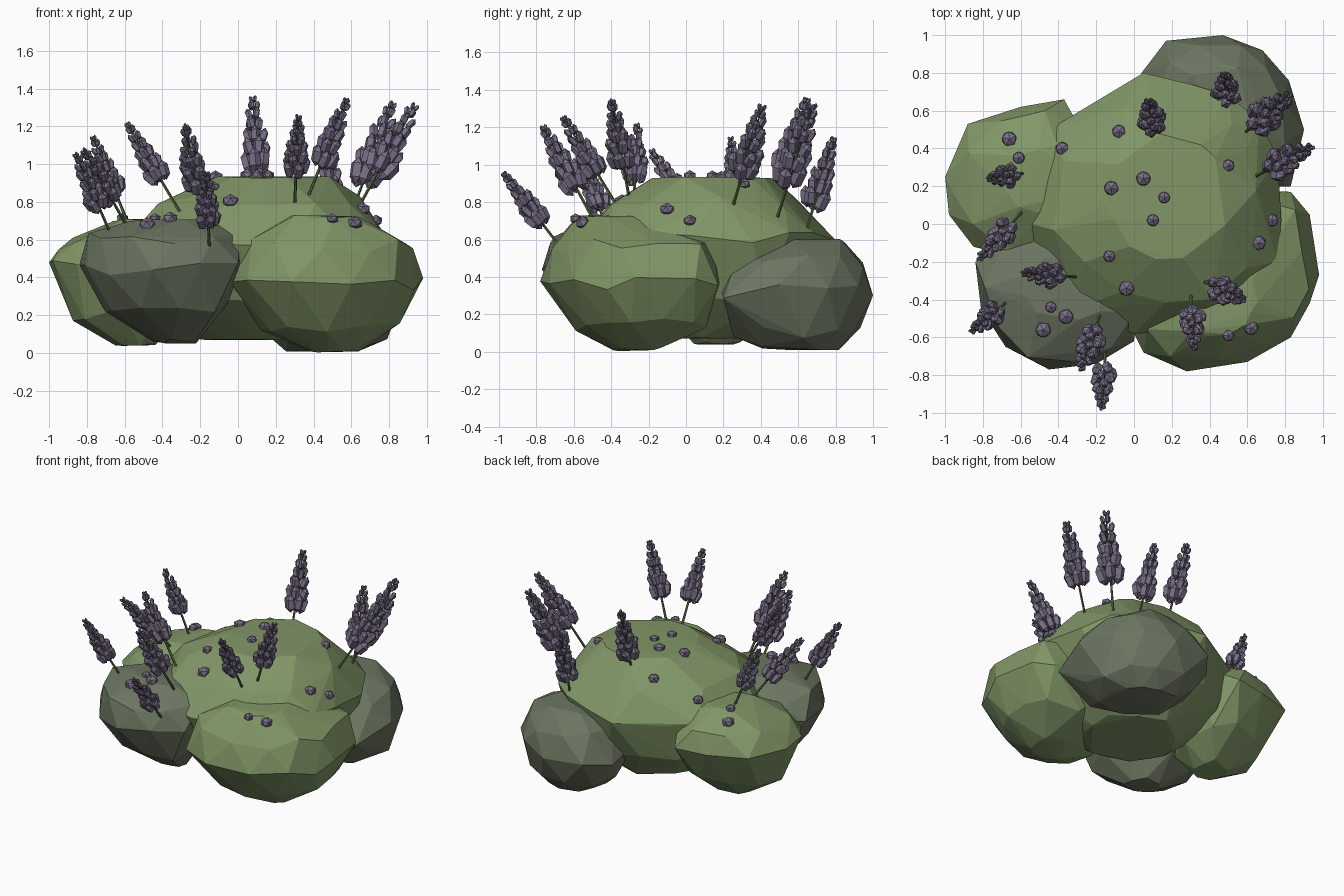
import bpy, bmesh, math, random
from mathutils import Vector, Matrix
from mathutils.bvhtree import BVHTree

random.seed(4)
if "Cube" in bpy.data.objects:
    bpy.data.objects.remove(bpy.data.objects["Cube"])


def material(name, color):
    mat = bpy.data.materials.new(name)
    mat.use_nodes = True
    mat.diffuse_color = (*color, 1)
    mat.node_tree.nodes["Principled BSDF"].inputs["Base Color"].default_value = (*color, 1)
    return mat


LEAF = material("leaf green", (0.22, 0.305, 0.135))
SHADE_LEAF = material("grey green", (0.15, 0.18, 0.12))
STEM = material("stem green", (0.10, 0.15, 0.055))
PETAL = material("dusty lavender", (0.19, 0.16, 0.245))


def finish(bm, name, *mats):
    mesh = bpy.data.meshes.new(name)
    bm.to_mesh(mesh)
    bm.free()
    for mat in mats:
        mesh.materials.append(mat)
    obj = bpy.data.objects.new(name, mesh)
    bpy.context.collection.objects.link(obj)
    return obj


trees = []


def mound(name, mat, outline, layers):
    """Faceted clump: the plan outline stacked in layers (height, scale, shift), wrapped in a hull."""
    pts = [Vector(p) for p in outline]
    middle = sum(pts, Vector((0, 0))) / len(pts)
    halves = [(p + q) / 2 for p, q in zip(pts, pts[1:] + pts[:1])]
    bm = bmesh.new()
    for i, (z, scale, dx, dy) in enumerate(layers):
        ring = halves if i % 2 else pts
        wobble = 0 if scale == 1 else 0.06
        drift = 0.012 if i in (0, len(layers) - 1) else 0.04
        for p in ring:
            q = middle + (p - middle) * scale * (1 + random.uniform(-wobble, wobble))
            bm.verts.new((q.x + dx, q.y + dy, z + random.uniform(-drift, drift)))
    hull = bmesh.ops.convex_hull(bm, input=bm.verts[:])
    loose = {g for g in hull["geom_interior"] + hull["geom_unused"] if isinstance(g, bmesh.types.BMVert)}
    bmesh.ops.delete(bm, geom=list(loose), context="VERTS")
    bmesh.ops.recalc_face_normals(bm, faces=bm.faces[:])
    trees.append(BVHTree.FromBMesh(bm))
    return finish(bm, name, mat)


# Bush clumps
mound("main_bush", LEAF,
      [(-.62, .02), (-.55, .25), (-.45, .5), (-.25, .62), (.05, .8), (.3, .74), (.5, .68),
       (.66, .55), (.76, .36), (.78, .02), (.76, -.2), (.58, -.42), (.3, -.57), (0, -.58),
       (-.3, -.45), (-.5, -.15)],
      [(.08, .45, 0, 0), (.3, .85, 0, 0), (.6, 1, 0, 0), (.79, .8, .02, 0), (.925, .46, .05, .02)])
mound("right_bush", LEAF,
      [(-1, .25), (-.98, .05), (-.85, -.12), (-.55, -.2), (-.3, 0), (-.25, .4),
       (-.37, .66), (-.6, .62), (-.88, .53)],
      [(.05, .28, .1, -.07), (.21, .77, .05, -.04), (.48, 1, 0, 0), (.58, .92, .03, 0), (.7, .42, .12, 0)])
mound("front_right_bush", SHADE_LEAF,
      [(-.84, -.2), (-.81, -.45), (-.68, -.65), (-.45, -.77), (-.2, -.74), (0, -.62),
       (.03, -.3), (-.2, 0), (-.6, 0)],
      [(.06, .26, .08, .1), (.25, .82, .03, .05), (.44, 1, 0, 0), (.6, .94, 0, 0), (.695, .46, .03, .05)])
mound("front_left_bush", LEAF,
      [(.83, .17), (.93, .05), (.98, -.27), (.93, -.42), (.83, -.6), (.6, -.73),
       (.28, -.78), (.05, -.68), (-.04, -.5), (0, -.2), (.3, .2)],
      [(.015, .26, .02, .07), (.14, .72, .01, .05), (.36, 1, 0, 0), (.57, .89, 0, 0), (.72, .36, -.04, -.1)])
mound("back_left_bush", SHADE_LEAF,
      [(.17, .97), (.47, 1), (.68, .92), (.82, .76), (.9, .5), (.83, .2), (.4, .18),
       (.05, .5), (.04, .8)],
      [(.02, .5, -.01, -.01), (.1, .82, 0, 0), (.32, 1, 0, 0), (.48, .84, 0, .02), (.59, .36, 0, .08)])


# Small closed buds resting on the leaves
def surface_height(x, y):
    hits = [t.ray_cast(Vector((x, y, 3)), Vector((0, 0, -1)))[0] for t in trees]
    return max(h.z for h in hits if h)


bud_spots = [(-.66, .45), (-.61, .35), (-.38, .4), (-.08, .49), (-.12, .19), (.05, .24),
             (.16, .14), (.1, .02), (.5, .31), (.73, .02), (.66, -.1), (-.13, -.17),
             (-.04, -.34), (-.44, -.44), (-.36, -.49), (-.48, -.56), (.5, -.59), (.62, -.55)]
bm = bmesh.new()
for x, y in bud_spots:
    place = Matrix.Translation((x, y, surface_height(x, y) + .005))
    turn = Matrix.Rotation(random.uniform(0, math.tau), 4, "Z")
    bmesh.ops.create_icosphere(bm, subdivisions=1, radius=random.uniform(.033, .046),
                               matrix=place @ turn @ Matrix.Diagonal((1, 1, .85, 1)))
finish(bm, "scattered_buds", PETAL)


def flower_spike(name, base, tip):
    """Thin stem with whorls of chunky buds shrinking towards the tip."""
    base, tip = Vector(base), Vector(tip)
    axis = tip - base
    length = axis.length
    frame = Matrix.Translation(base) @ axis.to_track_quat("Z", "Y").to_matrix().to_4x4()
    bm = bmesh.new()
    bmesh.ops.create_cone(bm, cap_ends=True, segments=5, radius1=.009, radius2=.005, depth=length * .95,
                          matrix=frame @ Matrix.Translation((0, 0, length * .475)))
    stem_faces = set(bm.faces[:])
    head, whorls = length * .66, 7
    size = head / .42
    for i in range(whorls):
        t = i / (whorls - 1)
        bud_len = size * (.115 - .08 * t)
        height = length - head + (head - size * .035) * (1 - (1 - t) ** 1.25)
        count = 5 if i < 2 else 4 if i < 4 else 3
        for k in range(count):
            turn = Matrix.Rotation(math.tau * (k + .5 * (i % 2)) / count + random.uniform(-.2, .2), 4, "Z")
            lean = Matrix.Rotation(random.uniform(.18, .36), 4, "Y")
            rise = height + size * random.uniform(-.01, .01) * (1 - t)
            out = Matrix.Translation((size * (.036 - .028 * t), 0, rise))
            width = size * (.036 - .024 * t)
            bmesh.ops.create_uvsphere(bm, u_segments=5, v_segments=3, radius=1,
                                      matrix=frame @ turn @ out @ lean
                                      @ Matrix.Translation((0, 0, bud_len * .5))
                                      @ Matrix.Diagonal((width, width, bud_len * .55, 1)))
    for face in bm.faces:
        face.material_index = 0 if face in stem_faces else 1
    finish(bm, name, STEM, PETAL)


# Flower spikes, as stem foot and tip
spikes = [
    ((.11, .45, .75), (.08, .65, 1.36)),
    ((.50, .62, .56), (.48, .79, 1.15)),
    ((.57, .47, .66), (.82, .68, 1.33)),
    ((.62, .24, .74), (.94, .41, 1.32)),
    ((.36, -.30, .80), (.58, -.40, 1.35)),
    ((.30, -.37, .78), (.32, -.66, 1.26)),
    ((-.18, -.48, .68), (-.28, -.77, 1.21)),
    ((-.15, -.65, .53), (-.17, -.98, .96)),
    ((-.66, -.40, .60), (-.86, -.57, 1.06)),
    ((-.31, -.28, .75), (-.59, -.26, 1.22)),
    ((-.58, .08, .66), (-.82, -.19, 1.08)),
    ((-.58, .27, .68), (-.77, .24, 1.15)),
]
for n, (foot, tip) in enumerate(spikes, 1):
    flower_spike(f"flower_spike_{n}", foot, tip)
